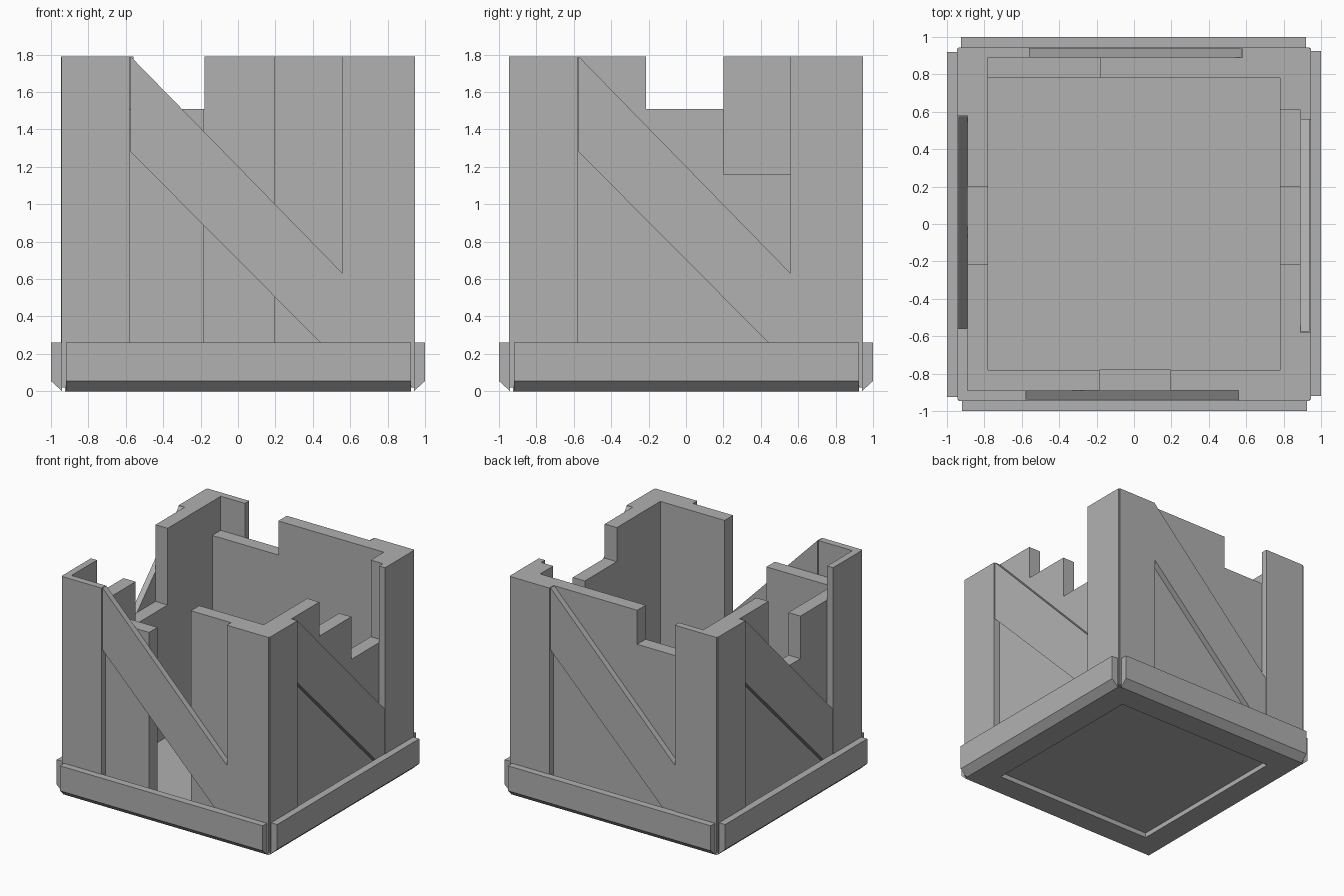
import bpy, bmesh
from math import pi
from mathutils import Matrix, Vector

if "Cube" in bpy.data.objects:
    bpy.data.objects.remove(bpy.data.objects["Cube"])

TOP, MID, LOW = 1.79, 1.51, 1.16
OUT, IN, CORE = 0.945, 0.89, 0.78
NOTCH, RIM, HOLE = 0.937, 0.94, 0.74

grey = bpy.data.materials.new('dark_grey')
grey.diffuse_color = (0.44, 0.44, 0.44, 1)
grey.use_nodes = True
grey.node_tree.nodes["Principled BSDF"].inputs["Base Color"].default_value = grey.diffuse_color


def finish(name, bm, turn=0):
    """Turn the mesh by quarter turns about z and make it a grey object."""
    bmesh.ops.rotate(bm, verts=bm.verts, matrix=Matrix.Rotation(turn * pi / 2, 3, 'Z'))
    mesh = bpy.data.meshes.new(name)
    bm.to_mesh(mesh)
    bm.free()
    mesh.materials.append(grey)
    ob = bpy.data.objects.new(name, mesh)
    bpy.context.collection.objects.link(ob)
    return ob


def prism(name, pts, lo, hi, axis='Z', turn=0):
    """Extrude a 2D outline from lo to hi along an axis."""
    place = {'Z': lambda a, b, c: (a, b, c),
             'Y': lambda a, b, c: (a, c, b),
             'X': lambda a, b, c: (c, a, b)}[axis]
    bm = bmesh.new()
    face = bm.faces.new([bm.verts.new(place(a, b, lo)) for a, b in pts])
    ext = bmesh.ops.extrude_face_region(bm, geom=[face])
    moved = [v for v in ext['geom'] if isinstance(v, bmesh.types.BMVert)]
    bmesh.ops.translate(bm, verts=moved, vec=Vector(place(0, 0, hi - lo)))
    bmesh.ops.recalc_face_normals(bm, faces=bm.faces)
    return finish(name, bm, turn)


def box(name, x0, x1, y0, y1, z0, z1):
    return prism(name, [(x0, y0), (x1, y0), (x1, y1), (x0, y1)], z0, z1)


def frame_sheet(name, turn):
    """Open sheet facing down: mitred bottom strip plus the lip of the floor recess."""
    bm = bmesh.new()
    rows = [[bm.verts.new((s * r, -r, z)) for s in (-1, 1)]
            for r, z in ((RIM, 0), (HOLE, 0), (HOLE, 0.04))]
    for (a, b), (c, d) in zip(rows, rows[1:]):
        bm.faces.new((a, c, d, b))
    return finish(name, bm, turn)


# Parts repeated on all four sides by quarter turns
for k, side in enumerate(('front', 'right', 'back', 'left')):
    # L-shaped corner post with a small groove down its edge
    prism(side + '_corner_post',
          [(-NOTCH, -NOTCH), (-NOTCH, -OUT), (-0.58, -OUT), (-0.58, -IN),
           (-IN, -IN), (-IN, -0.56), (-OUT, -0.56), (-OUT, -NOTCH)],
          0.02, TOP, 'Z', k)
    # diagonal brace
    prism(side + '_brace',
          [(-0.574, TOP), (0.56, 0.63), (0.56, 0.14), (-0.574, 1.28)],
          -0.938, -IN, 'Y', k)
    # base skirting with chamfered lower edge
    prism(side + '_skirting',
          [(-1, 0.26), (-1, 0.055), (-RIM, 0), (-RIM, 0.26)],
          -0.92, 0.925, 'X', k)
    frame_sheet(side + '_bottom_frame', k)

# Floor
box('floor', -CORE, CORE, -CORE, CORE, 0.04, 0.08)

# Broken wall planks: (start, end, height) along each wall
walls = {
    'front': [(-CORE, -0.185, MID), (0.195, CORE, TOP)],
    'back': [(-CORE, -0.18, MID), (-0.18, CORE, TOP)],
    'left': [(-IN, -0.215, MID), (-0.215, 0.20, LOW), (0.20, IN, TOP)],
    'right': [(-IN, -0.215, TOP), (-0.215, 0.20, MID), (0.20, 0.61, LOW), (0.61, IN, TOP)],
}
for side, planks in walls.items():
    s = 1 if side in ('back', 'right') else -1
    c0, c1 = sorted((s * CORE, s * IN))
    for i, (a, b, h) in enumerate(planks):
        name = f'{side}_plank_{i + 1}'
        if side in ('front', 'back'):
            box(name, a, b, c0, c1, 0.02, h)
        else:
            box(name, c0, c1, a, b, 0.02, h)
